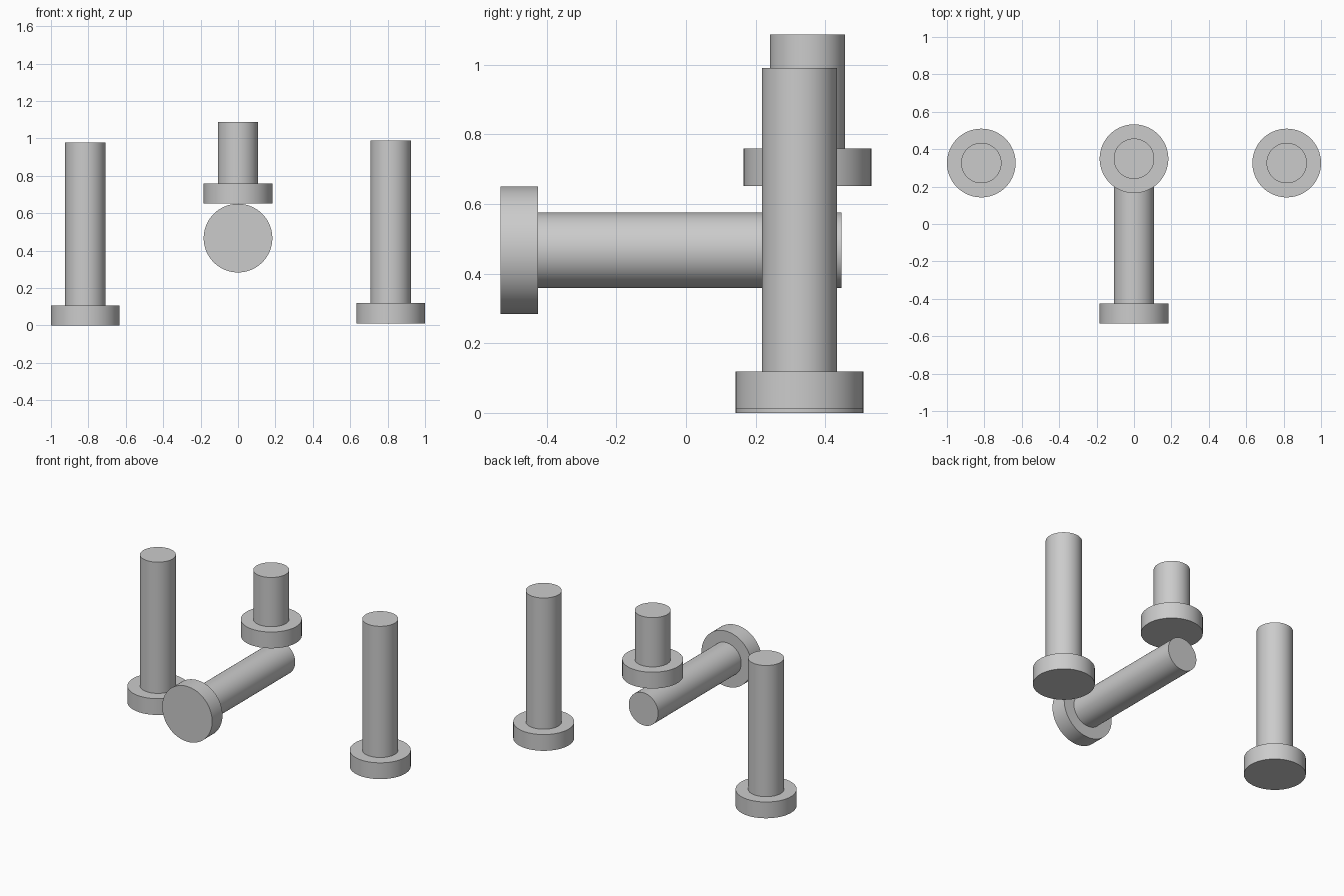
import bpy, bmesh
from math import radians
from mathutils import Matrix

if "Cube" in bpy.data.objects:
    bpy.data.objects.remove(bpy.data.objects["Cube"])

HEAD_R, SHAFT_R, HEAD_H, SEGMENTS = 0.1835, 0.108, 0.108, 96


def headed_pin(name, location, length, tilt=0.0):
    """Flat-headed pin: head underside at location, shaft along local +z."""
    profile = [(0, 0), (HEAD_R, 0), (HEAD_R, HEAD_H),
               (SHAFT_R, HEAD_H), (SHAFT_R, length), (0, length)]
    bm = bmesh.new()
    verts = [bm.verts.new((r, 0, z)) for r, z in profile]
    edges = [bm.edges.new(pair) for pair in zip(verts, verts[1:])]
    bmesh.ops.spin(bm, geom=verts + edges, cent=(0, 0, 0), axis=(0, 0, 1),
                   angle=radians(360), steps=SEGMENTS, use_merge=True)
    bmesh.ops.remove_doubles(bm, verts=bm.verts, dist=1e-5)
    bmesh.ops.recalc_face_normals(bm, faces=bm.faces)
    mesh = bpy.data.meshes.new(name)
    bm.to_mesh(mesh)
    bm.free()
    obj = bpy.data.objects.new(name, mesh)
    bpy.context.collection.objects.link(obj)
    obj.matrix_world = Matrix.Translation(location) @ Matrix.Rotation(tilt, 4, 'X')
    bpy.ops.object.select_all(action='DESELECT')
    obj.select_set(True)
    bpy.context.view_layer.objects.active = obj
    bpy.ops.object.shade_smooth_by_angle(angle=radians(30))
    return obj


# Long upright pins at the sides
headed_pin("left_pin", (-0.8165, 0.326, 0.0), 0.979)
headed_pin("right_pin", (0.8165, 0.326, 0.011), 0.979)

# Short upright pin in the middle
headed_pin("short_top_pin", (0, 0.349, 0.652), 0.435)

# Long horizontal pin, head to the front
headed_pin("horizontal_pin", (0, -0.533, 0.467), 0.979, tilt=radians(-90))
